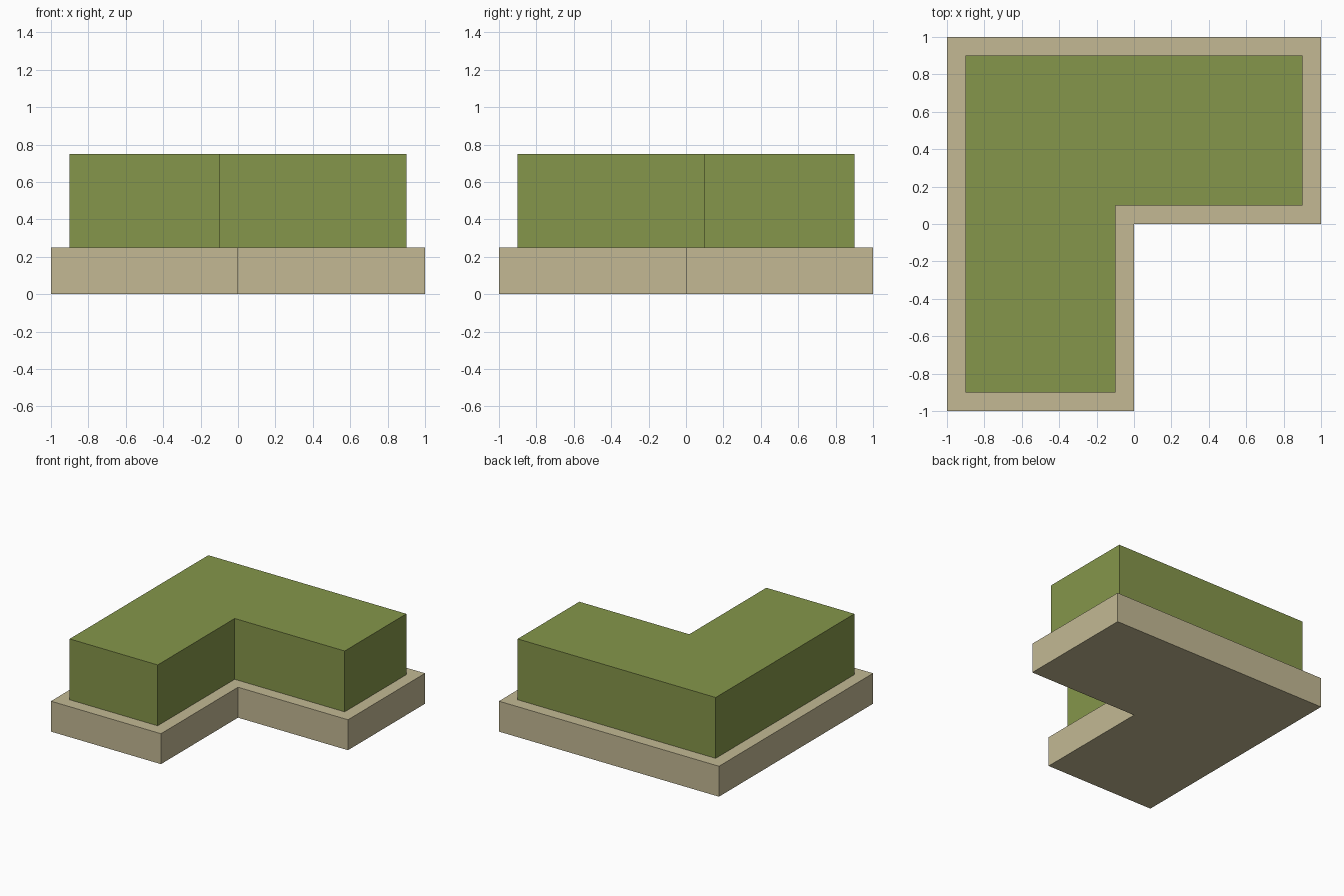
import bpy
import bmesh

if "Cube" in bpy.data.objects:
    bpy.data.objects.remove(bpy.data.objects["Cube"])


def material(name, rgb):
    mat = bpy.data.materials.new(name)
    mat.diffuse_color = (*rgb, 1.0)
    mat.use_nodes = True
    mat.node_tree.nodes["Principled BSDF"].inputs["Base Color"].default_value = mat.diffuse_color
    return mat


def l_block(name, inset, z0, z1, mat):
    """Extrude an L-shaped outline, shrunk inward by inset."""
    a = 1.0 - inset
    outline = [(-a, -a), (-inset, -a), (-inset, inset),
               (a, inset), (a, a), (-a, a)]
    bm = bmesh.new()
    base = bm.faces.new([bm.verts.new((x, y, z0)) for x, y in outline])
    top = bmesh.ops.extrude_face_region(bm, geom=[base], use_keep_orig=True)
    verts = [g for g in top["geom"] if isinstance(g, bmesh.types.BMVert)]
    bmesh.ops.translate(bm, verts=verts, vec=(0, 0, z1 - z0))
    bmesh.ops.recalc_face_normals(bm, faces=bm.faces)
    mesh = bpy.data.meshes.new(name)
    bm.to_mesh(mesh)
    bm.free()
    mesh.materials.append(mat)
    obj = bpy.data.objects.new(name, mesh)
    bpy.context.collection.objects.link(obj)
    return obj


stone = material("tan stone", (0.546, 0.485, 0.296))
leaf = material("leaf green", (0.235, 0.305, 0.069))

# Low stone plinth, and the clipped hedge standing on it
l_block("plinth", 0.0, 0.0, 0.25, stone)
l_block("hedge", 0.1, 0.25, 0.75, leaf)
